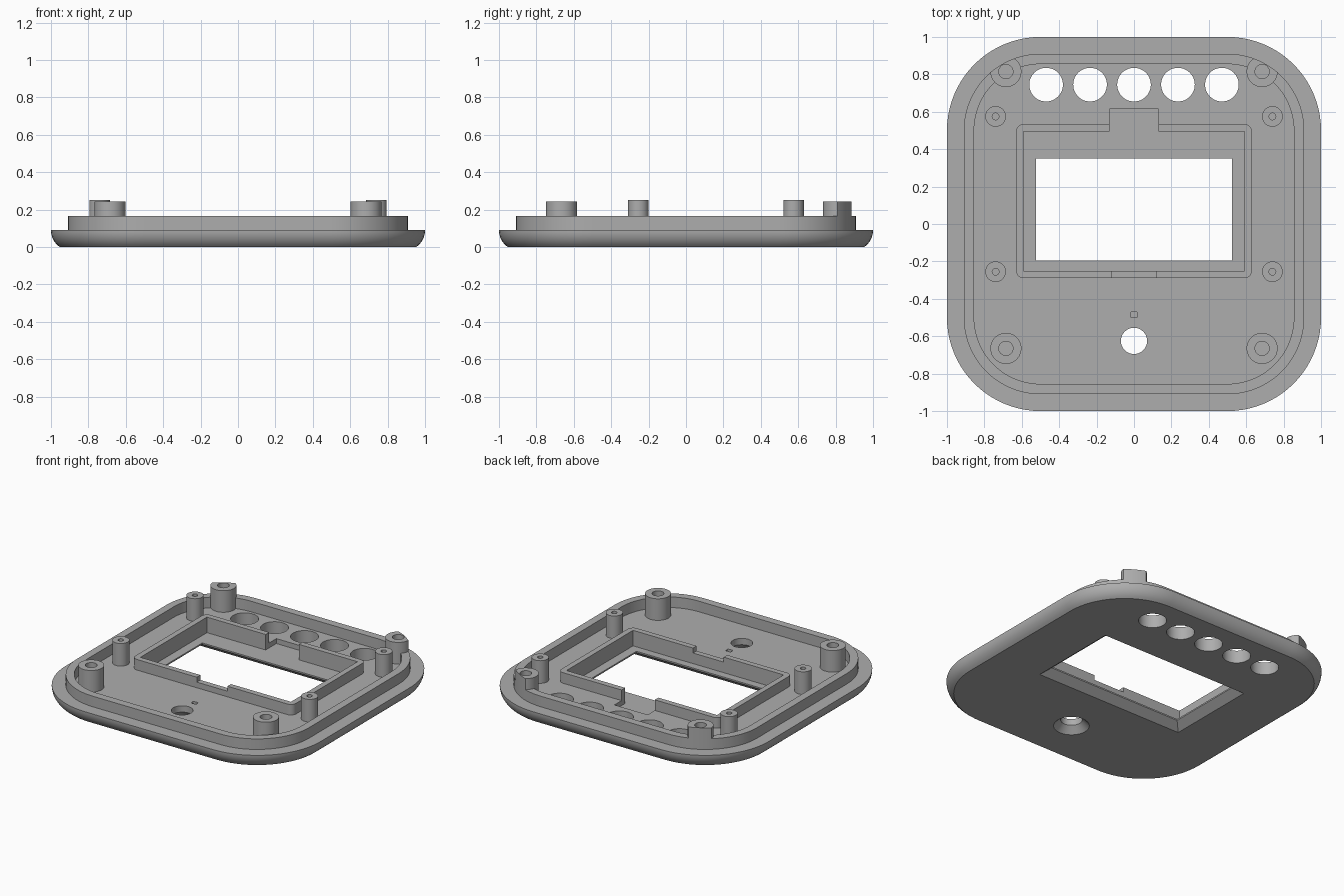
import bpy, bmesh, math

if "Cube" in bpy.data.objects:
    bpy.data.objects.remove(bpy.data.objects["Cube"], do_unlink=True)

grey = bpy.data.materials.new("plain_grey")
grey.use_nodes = True
colour = (0.42, 0.42, 0.42, 1)
grey.diffuse_color = colour
grey.node_tree.nodes["Principled BSDF"].inputs["Base Color"].default_value = colour

FLOOR, RIM_TOP, LEDGE = 0.09, 0.165, 0.055
CORNER = 0.5          # centre of the rounded corners
RIM_OUT, RIM_IN = 0.41, 0.355


def rounded(x0, x1, y0, y1, r, steps=20):
    """Counter-clockwise rectangle outline with rounded corners."""
    pts = []
    corners = ((x1 - r, y1 - r), (x0 + r, y1 - r), (x0 + r, y0 + r), (x1 - r, y0 + r))
    for i, (cx, cy) in enumerate(corners):
        for k in range(steps + 1):
            a = math.pi / 2 * (i + k / steps)
            pts.append((cx + r * math.cos(a), cy + r * math.sin(a)))
    return pts


def square(r):
    h = CORNER + r
    return rounded(-h, h, -h, h, r)


def rect(x0, x1, y0, y1):
    return [(x0, y0), (x1, y0), (x1, y1), (x0, y1)]


def circle(x, y, r, n=48):
    return [(x + r * math.cos(math.tau * k / n), y + r * math.sin(math.tau * k / n))
            for k in range(n)]


def loft(name, *layers):
    """Closed solid through (outline, z) layers, listed bottom to top."""
    bm = bmesh.new()
    rings = [[bm.verts.new((x, y, z)) for x, y in pts] for pts, z in layers]
    bm.faces.new(rings[0][::-1])
    bm.faces.new(rings[-1])
    for low, high in zip(rings, rings[1:]):
        n = len(low)
        for i in range(n):
            j = (i + 1) % n
            bm.faces.new((low[i], low[j], high[j], high[i]))
    mesh = bpy.data.meshes.new(name)
    bm.to_mesh(mesh)
    bm.free()
    mesh.materials.append(grey)
    ob = bpy.data.objects.new(name, mesh)
    bpy.context.collection.objects.link(ob)
    return ob


def carve(ob, cutters, operation='DIFFERENCE'):
    for c in cutters:
        mod = ob.modifiers.new("cut", 'BOOLEAN')
        mod.operation, mod.solver, mod.object = operation, 'EXACT', c
    bpy.context.view_layer.update()
    dg = bpy.context.evaluated_depsgraph_get()
    mesh = bpy.data.meshes.new_from_object(ob.evaluated_get(dg))
    ob.modifiers.clear()
    ob.data = mesh


parts, cutters = [], []


def cutter(name, *layers):
    c = loft(name, *layers)
    c.hide_render = True
    cutters.append(c)
    return c


# Base plate with curved lower edge
R = 0.11
layers = []
for k in range(9):
    z = FLOOR * k / 8
    inset = R - math.sqrt(R * R - (FLOOR - z) ** 2)
    layers.append((square(0.5 - inset), z))
plate = loft("base_plate", *layers)

# Screen pocket, cable notch and bevelled window
pocket = cutter("pocket_cut", (rect(-0.59, 0.59, -0.25, 0.495), LEDGE), (rect(-0.59, 0.59, -0.25, 0.495), 0.3))
notch = cutter("notch_cut", (rect(-0.13, 0.13, 0.45, 0.615), LEDGE), (rect(-0.13, 0.13, 0.45, 0.615), 0.3))
window = rect(-0.525, 0.525, -0.195, 0.35)
bevel = rect(-0.58, 0.58, -0.25, 0.405)
opening = cutter("window_cut", (bevel, -0.02), (bevel, 0), (window, 0.045), (window, 0.2))

# Button holes, bevelled sensor hole and blind light slot
holes = [cutter("button_cut", (circle(0.235 * i, 0.745, 0.09), -0.1), (circle(0.235 * i, 0.745, 0.09), 0.3))
         for i in range(-2, 3)]
wide, narrow = circle(0, -0.625, 0.115), circle(0, -0.625, 0.07)
holes.append(cutter("sensor_cut", (wide, -0.02), (wide, 0), (narrow, 0.045), (narrow, 0.3)))
slot = rounded(-0.02, 0.02, -0.5, -0.47, 0.008, 4)
holes.append(cutter("slot_cut", (slot, 0.05), (slot, 0.3)))
carve(plate, [pocket, notch, opening] + holes)
parts.append(plate)

# Raised rim
rim = loft("raised_rim", (square(RIM_OUT), FLOOR - 0.01), (square(RIM_OUT), RIM_TOP))
rim_inside = cutter("rim_cut", (square(RIM_IN), 0), (square(RIM_IN), 0.3))
rim_outside = cutter("rim_limit", (square(RIM_OUT), 0), (square(RIM_OUT), 0.4))
rim_cuts = [rim_inside]

# Screw bosses and small posts, mirrored left and right
for side, label in ((-1, "right"), (1, "left")):
    for name, x, y, r, bore, top in (
            ("front_boss", 0.685, -0.665, 0.083, 0.038, 0.243),
            ("back_boss", 0.685, 0.815, 0.083, 0.038, 0.243),
            ("front_post", 0.74, -0.255, 0.055, 0.018, 0.25),
            ("back_post", 0.74, 0.575, 0.055, 0.018, 0.25)):
        post = loft(f"{label}_{name}", (circle(side * x, y, r), FLOOR - 0.01), (circle(side * x, y, r), top))
        drill = cutter("bore_cut", (circle(side * x, y, bore, 32), 0.1), (circle(side * x, y, bore, 32), 0.4))
        if name == "back_boss":
            carve(post, [rim_outside], 'INTERSECT')
            rim_cuts.append(drill)
        carve(post, [drill])
        parts.append(post)
carve(rim, rim_cuts)
parts.append(rim)

# Screen frame, open at the back and lowered at the front
frame_outline = rounded(-0.63, 0.63, -0.29, 0.535, 0.04, 8)
frame = loft("screen_frame", (frame_outline, FLOOR - 0.01), (frame_outline, RIM_TOP))
dip = cutter("dip_cut", (rect(-0.12, 0.12, -0.32, -0.22), 0.13), (rect(-0.12, 0.12, -0.32, -0.22), 0.3))
carve(frame, [pocket, notch, dip])
parts.append(frame)

for c in cutters:
    bpy.data.objects.remove(c, do_unlink=True)

# Smooth curved walls, keep edges crisp
bpy.ops.object.select_all(action='DESELECT')
for p in parts:
    p.select_set(True)
bpy.context.view_layer.objects.active = plate
bpy.ops.object.shade_smooth_by_angle(angle=math.radians(30))
